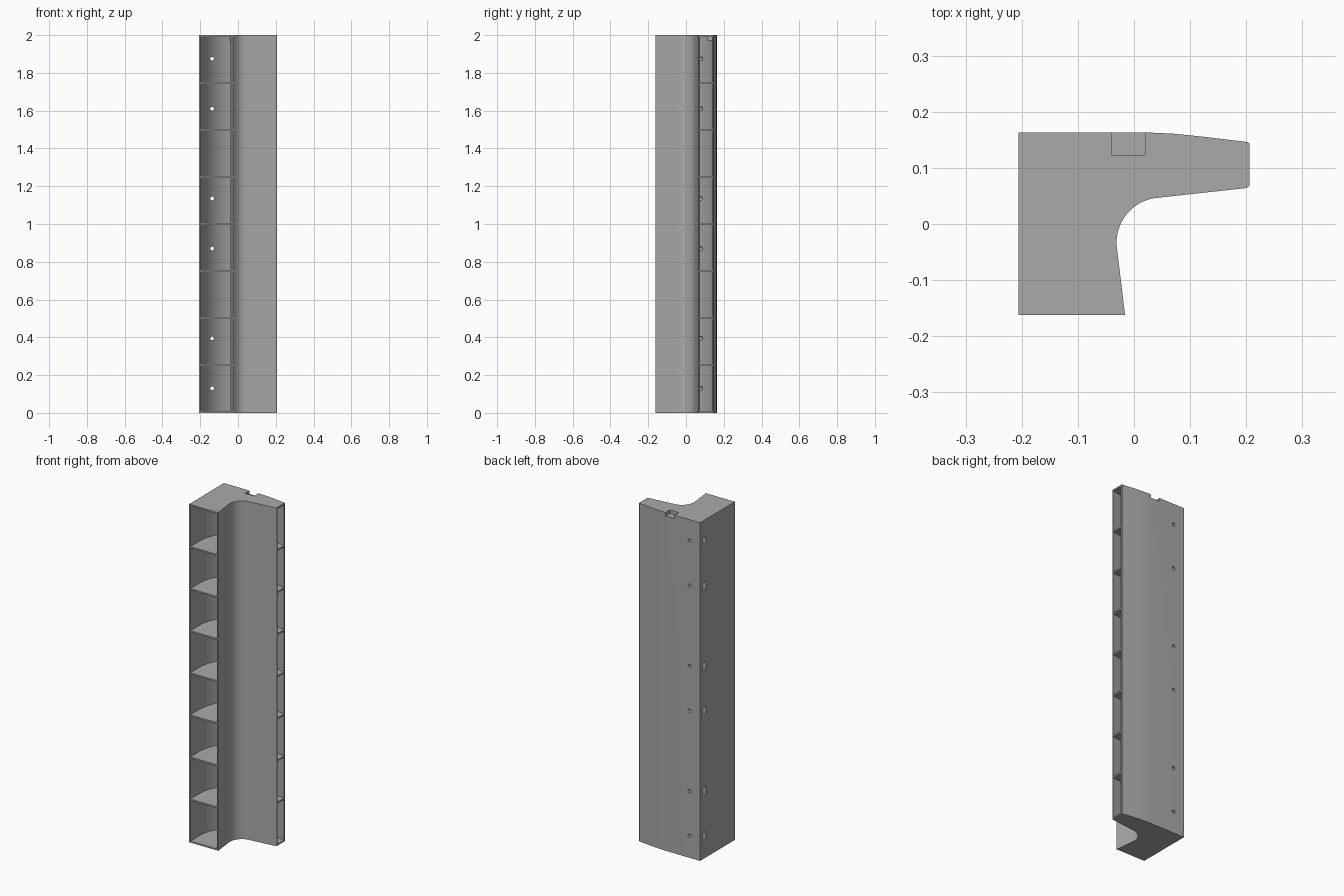
import bpy
import bmesh
from math import cos, sin, radians

cube = bpy.data.objects.get("Cube")
if cube:
    bpy.data.objects.remove(cube, do_unlink=True)

HEIGHT, CELLS, RIB = 2.0, 8, 0.009
INNER = (0.049, -0.033)      # centre of the concave bend
OUTER = (0.032, -0.078)      # centre of the curved duct wall
HOLE_HEIGHTS = (0.13, 0.395, 0.87, 1.135, 1.61, 1.875)

grey = bpy.data.materials.new("mid_grey")
grey.use_nodes = True
grey.diffuse_color = (0.4, 0.4, 0.4, 1)
grey.node_tree.nodes["Principled BSDF"].inputs["Base Color"].default_value = (0.4, 0.4, 0.4, 1)


def arc(centre, radius, start, end, steps=24):
    angles = [radians(start + (end - start) * i / steps) for i in range(steps + 1)]
    return [(centre[0] + radius * cos(a), centre[1] + radius * sin(a)) for a in angles]


def add_prism(bm, outline, low, high):
    face = bm.faces.new([bm.verts.new((x, y, low)) for x, y in outline])
    moved = bmesh.ops.extrude_face_region(bm, geom=[face])["geom"]
    verts = [v for v in moved if isinstance(v, bmesh.types.BMVert)]
    bmesh.ops.translate(bm, verts=verts, vec=(0, 0, high - low))


def add_box(bm, x, y, z):
    add_prism(bm, [(x[0], y[0]), (x[1], y[0]), (x[1], y[1]), (x[0], y[1])], *z)


def to_object(bm, name):
    bmesh.ops.recalc_face_normals(bm, faces=bm.faces[:])
    mesh = bpy.data.meshes.new(name)
    bm.to_mesh(mesh)
    bm.free()
    mesh.materials.append(grey)
    obj = bpy.data.objects.new(name, mesh)
    bpy.context.collection.objects.link(obj)
    return obj


def combine(target, tool, operation):
    mod = target.modifiers.new(tool.name, "BOOLEAN")
    mod.operation, mod.object, mod.solver = operation, tool, "EXACT"
    bpy.context.view_layer.objects.active = target
    bpy.ops.object.modifier_apply(modifier=mod.name)
    bpy.data.objects.remove(tool, do_unlink=True)


# Body: an extruded bend with a tapered wing
bm = bmesh.new()
bend = arc(INNER, 0.08, 186.5, 96.5)
outline = [(-0.206, -0.162), (-0.016, -0.162)] + bend + [
    (0.2, 0.064), (0.206, 0.068), (0.206, 0.143), (0.203, 0.146),
    (0.12, 0.156), (0.07, 0.161), (0.025, 0.163), (-0.206, 0.163)]
add_prism(bm, outline, 0, HEIGHT)
body = to_object(bm, "duct_body")

# Cells: curved passages from the front mouth to the side mouth
bm = bmesh.new()
wall = 0.088
passage = [(-0.198, -0.2)] + arc(OUTER, 0.23, 180, 90, 32) + [
    (0.08, 0.151), (0.13, 0.146), (0.25, 0.131), (0.25, 0.079)]
passage += arc(INNER, wall, 96.5, 186.5) + [(-0.02, -0.2)]
pitch = (HEIGHT - RIB) / CELLS
for i in range(CELLS):
    low = RIB + i * pitch
    add_prism(bm, passage, low, low + pitch - RIB)
combine(body, to_object(bm, "cell_cutter"), "DIFFERENCE")

# Notch in the top rear edge, with its pocket wall inside the top cell
bm = bmesh.new()
add_box(bm, (-0.047, 0.028), (0.114, 0.157), (1.972, 1.996))
combine(body, to_object(bm, "notch_pocket"), "UNION")
bm = bmesh.new()
add_box(bm, (-0.039, 0.02), (0.122, 0.2), (1.98, 2.1))
combine(body, to_object(bm, "notch_cutter"), "DIFFERENCE")

# Screw holes through the back and nut slots in the side
bm = bmesh.new()
for z in HOLE_HEIGHTS:
    add_box(bm, (-0.25, -0.12), (0.108, 0.138), (z - 0.024, z + 0.024))
combine(body, to_object(bm, "nut_slot_cutter"), "DIFFERENCE")
bm = bmesh.new()
add_prism(bm, arc((0, 0), 0.01, 0, 345, 23), 0, 0.2)
holes = to_object(bm, "screw_hole_cutter")
for z in HOLE_HEIGHTS:
    tool = holes.copy()
    tool.data = holes.data.copy()
    tool.rotation_euler.x = radians(-90)
    tool.location = (-0.137, 0.01, z)
    bpy.context.collection.objects.link(tool)
    bpy.context.view_layer.update()
    combine(body, tool, "DIFFERENCE")
bpy.data.objects.remove(holes, do_unlink=True)

# Smooth curves, sharp edges
bpy.ops.object.select_all(action="DESELECT")
body.select_set(True)
bpy.context.view_layer.objects.active = body
bpy.ops.object.shade_smooth_by_angle(angle=radians(25))
